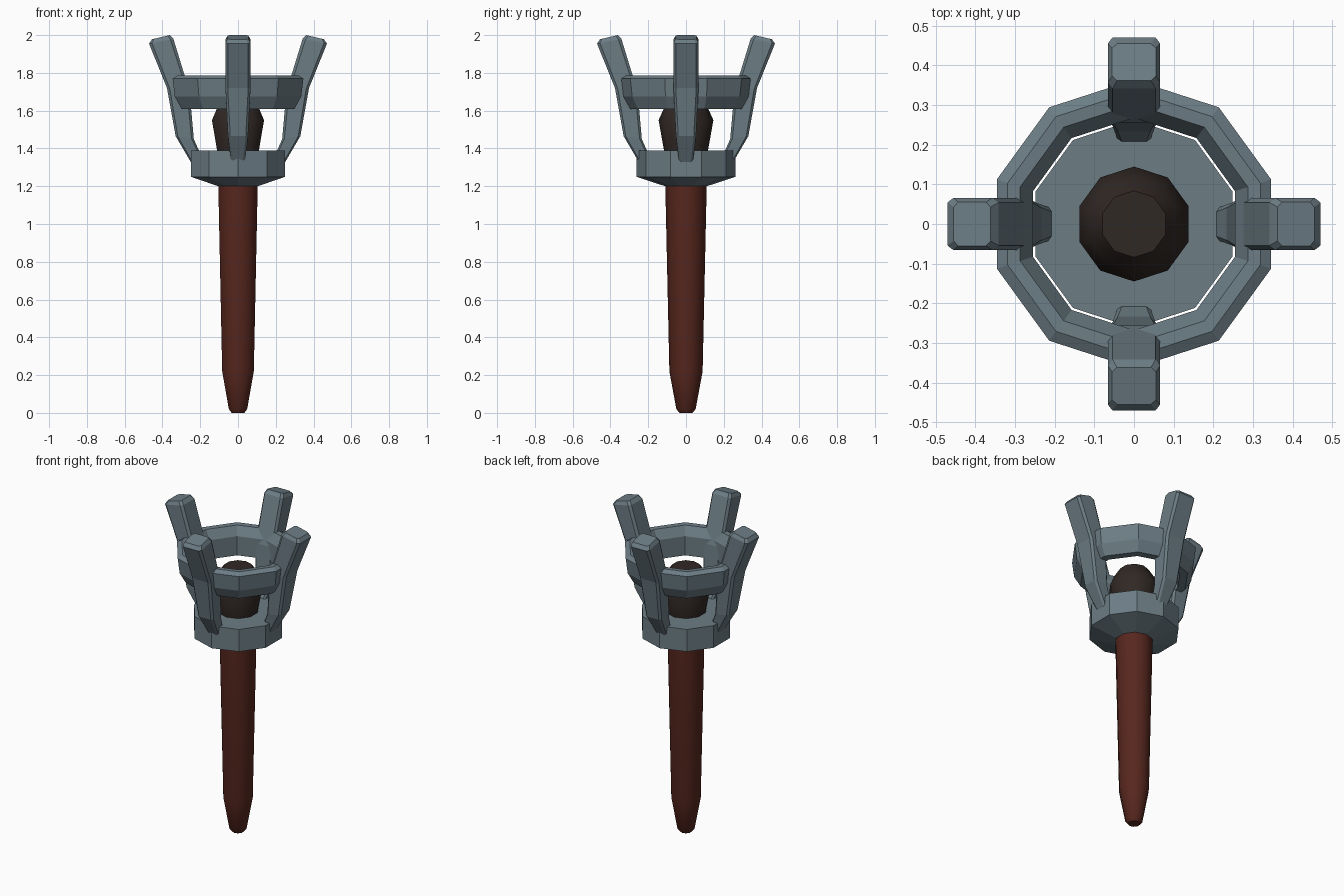
import bpy, bmesh
from math import cos, sin, pi, radians
from mathutils import Vector, Matrix

if "Cube" in bpy.data.objects:
    bpy.data.objects.remove(bpy.data.objects["Cube"])


def material(name, rgb):
    m = bpy.data.materials.new(name)
    m.diffuse_color = (*rgb, 1)
    m.use_nodes = True
    m.node_tree.nodes["Principled BSDF"].inputs["Base Color"].default_value = m.diffuse_color
    return m


METAL = material("blue_grey_metal", (0.15, 0.205, 0.235))
WOOD = material("red_brown_wood", (0.095, 0.02, 0.013))
COAL = material("dark_core", (0.03, 0.021, 0.018))


def loft(name, rings, mat, closed=False, smooth=False):
    """Skin equal-sized rings of points; cap the ends or join them in a loop."""
    bm = bmesh.new()
    vr = [[bm.verts.new(p) for p in ring] for ring in rings]
    n = len(vr[0])
    pairs = list(zip(vr, vr[1:])) + ([(vr[-1], vr[0])] if closed else [])
    for a, b in pairs:
        for i in range(n):
            j = (i + 1) % n
            bm.faces.new((a[i], a[j], b[j], b[i]))
    if not closed:
        bm.faces.new(vr[0][::-1])
        bm.faces.new(vr[-1])
    bmesh.ops.recalc_face_normals(bm, faces=bm.faces)
    me = bpy.data.meshes.new(name)
    bm.to_mesh(me)
    bm.free()
    me.materials.append(mat)
    ob = bpy.data.objects.new(name, me)
    bpy.context.collection.objects.link(ob)
    if smooth:
        bpy.ops.object.select_all(action='DESELECT')
        ob.select_set(True)
        bpy.context.view_layer.objects.active = ob
        bpy.ops.object.shade_smooth_by_angle(angle=radians(40))
    return ob


def lathe(name, profile, mat, **kw):
    """Ten-sided turned part with a corner on the y axis."""
    angles = [pi / 2 + 2 * pi * k / 10 for k in range(10)]
    rings = [[(r * cos(a), r * sin(a), z) for a in angles] for r, z in profile]
    return loft(name, rings, mat, **kw)


# Tapered handle
lathe("handle", [(0.035, 0), (0.051, 0.02), (0.088, 0.22), (0.11, 1.22)],
      WOOD, smooth=True)

# Collar carrying the prongs
lathe("collar", [(0.11, 1.2), (0.262, 1.25), (0.262, 1.39)], METAL)

# Dark core standing in the collar
lathe("core", [(0.113, 1.37), (0.145, 1.55), (0.117, 1.612), (0.084, 1.665)],
      COAL, smooth=True)

# Ring around the core
lathe("ring", [(0.268, 1.61), (0.315, 1.61), (0.352, 1.675), (0.364, 1.77),
               (0.335, 1.787), (0.302, 1.785), (0.268, 1.73)],
      METAL, closed=True)

# Four bent prongs: (outer r, z), (inner r, z), half width
SECTIONS = [((0.245, 1.32), (0.19, 1.35), 0.036),
            ((0.33, 1.465), (0.234, 1.45), 0.053),
            ((0.376, 1.72), (0.256, 1.70), 0.066),
            ((0.471, 1.955), (0.342, 1.98), 0.066),
            ((0.455, 1.978), (0.362, 2.0), 0.055)]


def prong_section(outer, inner, w):
    o, i = Vector((outer[0], 0, outer[1])), Vector((inner[0], 0, inner[1]))
    c, t = 0.012, 0.12
    half = [(0, w - c), (t, w), (1 - t, w), (1, w - c)]
    both = half + [(f, -y) for f, y in reversed(half)]
    return [i.lerp(o, f) + Vector((0, y, 0)) for f, y in both]


rings = [prong_section(*s) for s in SECTIONS]
for k, side in enumerate(("right", "back", "left", "front")):
    rot = Matrix.Rotation(k * pi / 2, 3, 'Z')
    loft(side + "_prong", [[rot @ p for p in ring] for ring in rings], METAL)
